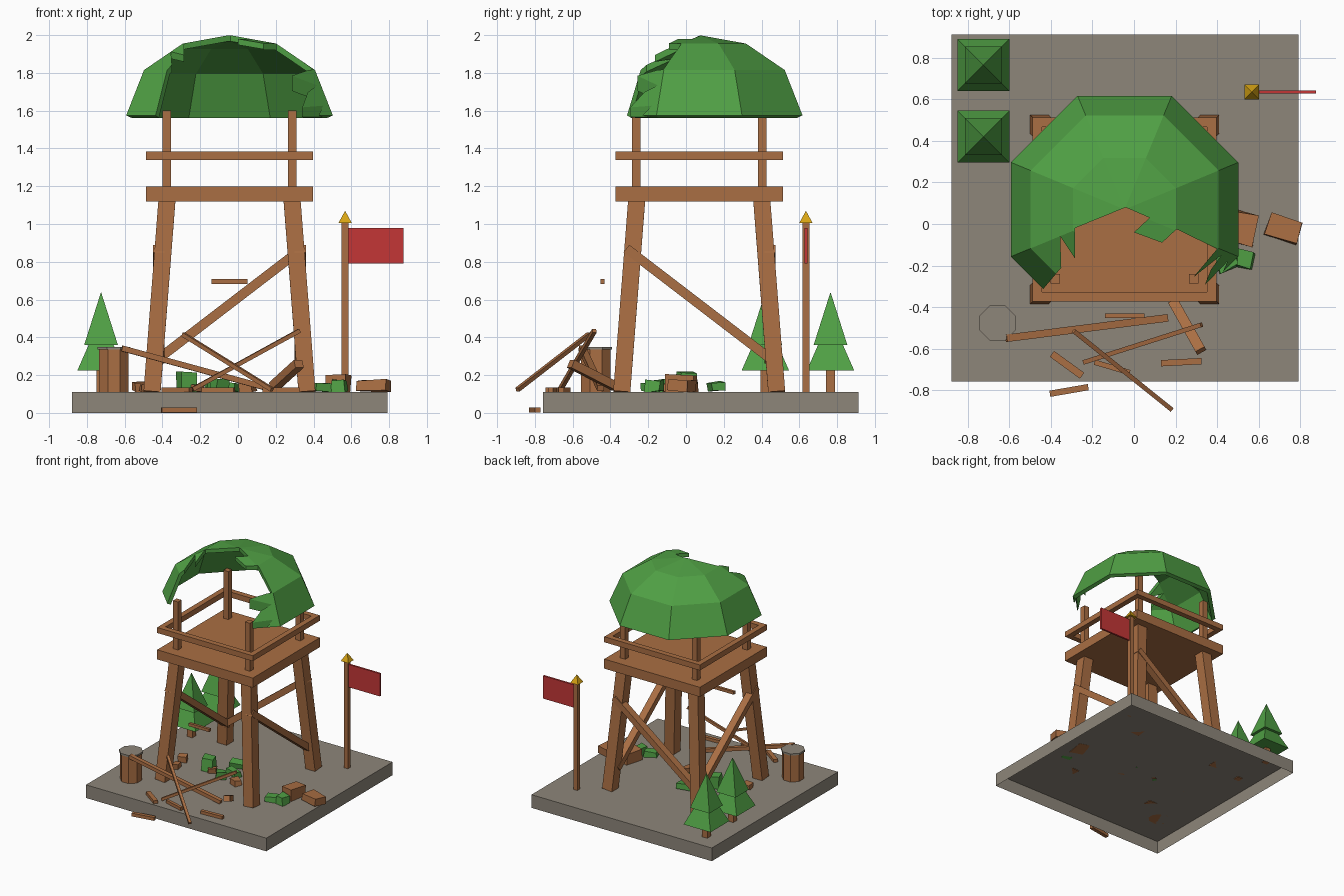
import bpy, bmesh, math, random
from mathutils import Vector, Matrix

random.seed(4)
if "Cube" in bpy.data.objects:
    bpy.data.objects.remove(bpy.data.objects["Cube"], do_unlink=True)


def material(name, rgb):
    m = bpy.data.materials.new(name)
    m.use_nodes = True
    m.diffuse_color = (*rgb, 1)
    m.node_tree.nodes["Principled BSDF"].inputs["Base Color"].default_value = (*rgb, 1)
    return m


WOOD = material("wood", (0.40, 0.156, 0.056))
LEAF = material("leaf_green", (0.08, 0.35, 0.058))
STONE = material("stone", (0.27, 0.24, 0.195))
RED = material("flag_red", (0.55, 0.037, 0.037))
GOLD = material("gold", (0.68, 0.37, 0.007))


def finish(name, bm, mat):
    bmesh.ops.recalc_face_normals(bm, faces=bm.faces)
    me = bpy.data.meshes.new(name)
    bm.to_mesh(me)
    bm.free()
    ob = bpy.data.objects.new(name, me)
    bpy.context.collection.objects.link(ob)
    if mat:
        me.materials.append(mat)
    return ob


def box(name, centre, size, mat, turn=None, jitter=0.0):
    bm = bmesh.new()
    bmesh.ops.create_cube(bm, size=1)
    for v in bm.verts:
        v.co = Vector([c * s + random.uniform(-jitter, jitter) for c, s in zip(v.co, size)])
    rot = turn.to_matrix().to_4x4() if turn else Matrix()
    bm.transform(Matrix.Translation(centre) @ rot)
    return finish(name, bm, mat)


def beam(name, a, b, width, height=None, mat=WOOD):
    """Box running from point a to point b."""
    a, b = Vector(a), Vector(b)
    d = b - a
    size = ((b - a).length, width, height or width)
    return box(name, (a + b) / 2, size, mat, d.to_track_quat('X', 'Z'))


def cone(name, x, y, z0, z1, r0, r1, sides, mat):
    """Upright prism, frustum or pyramid with a flat side facing the front."""
    bm = bmesh.new()
    bmesh.ops.create_cone(bm, cap_ends=True, segments=sides, radius1=r0, radius2=r1, depth=z1 - z0)
    bm.transform(Matrix.Translation((x, y, (z0 + z1) / 2)) @ Matrix.Rotation(math.pi / sides, 4, 'Z'))
    bmesh.ops.remove_doubles(bm, verts=bm.verts, dist=1e-5)
    return finish(name, bm, mat)


# Ground slab, open underneath
ground = bmesh.new()
bmesh.ops.create_cube(ground, size=1)
ground.transform(Matrix.Translation((-0.043, 0.078, 0.055)) @ Matrix.Diagonal((1.67, 1.67, 0.11, 1)))
bmesh.ops.recalc_face_normals(ground, faces=ground.faces)
bmesh.ops.delete(ground, geom=[f for f in ground.faces if f.normal.z < -0.5], context='FACES')
finish("ground_slab", ground, STONE)

# Tower legs, platform, posts and rails
CX, CY = -0.045, 0.07
for sx, xn in ((-1, "right"), (1, "left")):
    for sy, yn in ((-1, "front"), (1, "back")):
        low = Vector((CX + sx * 0.41, CY + sy * 0.41, 0.111))
        top = Vector((CX + sx * 0.33, CY + sy * 0.33, 1.14))
        lean = Vector((0, 0, 1)).rotation_difference(top - low)
        box(f"{yn}_{xn}_leg", (low + top) / 2, (0.09, 0.09, (top - low).length), WOOD, lean)
        box(f"{yn}_{xn}_post", (CX + sx * 0.333, CY + sy * 0.333, 1.39), (0.046, 0.046, 0.42), WOOD)
    box(f"{xn}_rail", (CX + sx * 0.42, CY, 1.362), (0.046, 0.88, 0.046), WOOD)
    beam(f"{xn}_brace", (CX + sx * 0.375, CY - 0.385, 0.87), (CX + sx * 0.375, CY + 0.385, 0.28), 0.06, 0.05)
for sy, yn in ((-1, "front"), (1, "back")):
    box(f"{yn}_rail", (CX, CY + sy * 0.42, 1.362), (0.886, 0.046, 0.046), WOOD)
beam("back_brace", (CX - 0.385, CY + 0.375, 0.28), (CX + 0.385, CY + 0.375, 0.87), 0.06, 0.05)
box("platform", (CX, CY, 1.158), (0.886, 0.886, 0.08), WOOD)

# Domed roof shell built from rings
bm = bmesh.new()
rings = []
for r, z in ((0.592, 1.575), (0.49, 1.815), (0.268, 1.955)):
    rings.append([bm.verts.new((CX + r * math.cos((k + 0.5) * math.pi / 4),
                                CY + r * math.sin((k + 0.5) * math.pi / 4), z)) for k in range(8)])
apex = bm.verts.new((CX, CY, 2.0))
for k in range(8):
    n = (k + 1) % 8
    for lo, hi in zip(rings, rings[1:]):
        bm.faces.new((lo[k], lo[n], hi[n], hi[k]))
    bm.faces.new((rings[-1][k], rings[-1][n], apex))
roof = finish("roof", bm, LEAF)
shell = roof.modifiers.new("thickness", 'SOLIDIFY')
shell.thickness = 0.032
shell.offset = -1

# Jagged hole through the front of the roof
JAGGED = [(-0.04, 0.08), (-0.285, -0.02), (-0.285, -0.165), (-0.355, -0.06), (-0.35, -0.21),
          (-0.46, -0.34), (-0.46, -0.7), (0.46, -0.7), (0.46, -0.31), (0.41, -0.27), (0.45, -0.18),
          (0.34, -0.295), (0.37, -0.22), (0.42, -0.15), (0.285, -0.257), (0.40, -0.12),
          (0.205, -0.025), (0.135, -0.09), (0.0, -0.04), (0.075, 0.03)]
bm = bmesh.new()
face = bm.faces.new([bm.verts.new((x, y, 1.4)) for x, y in JAGGED])
out = bmesh.ops.extrude_face_region(bm, geom=[face])
bmesh.ops.translate(bm, vec=(0, 0, 0.8), verts=[g for g in out["geom"] if isinstance(g, bmesh.types.BMVert)])
cutter = finish("roof_hole_cutter", bm, None)
cutter.hide_render = True
cutter.hide_viewport = True
cutter.display_type = 'WIRE'
hole = roof.modifiers.new("hole", 'BOOLEAN')
hole.operation = 'DIFFERENCE'
hole.solver = 'EXACT'
hole.object = cutter

# Flag
box("flag_pole", (0.567, 0.635, 0.56), (0.036, 0.036, 0.9), WOOD)
cone("flag_pole_tip", 0.567, 0.635, 1.005, 1.07, 0.05, 0, 4, GOLD)
box("flag", (0.73, 0.635, 0.885), (0.29, 0.016, 0.19), RED)

# Trees
for i, y in enumerate((0.765, 0.42)):
    box(f"tree_trunk_{i}", (-0.725, y, 0.17), (0.05, 0.05, 0.13), WOOD)
    cone(f"tree_lower_{i}", -0.725, y, 0.225, 0.51, 0.177, 0, 4, LEAF)
    cone(f"tree_upper_{i}", -0.725, y, 0.36, 0.64, 0.126, 0, 4, LEAF)

# Stump
cone("stump", -0.657, -0.477, 0.11, 0.337, 0.085, 0.085, 8, WOOD)
cone("stump_top", -0.657, -0.477, 0.335, 0.35, 0.093, 0.093, 8, STONE)

# Fallen planks: start, end, width, height
PLANKS = [
    ((-0.615, -0.55, 0.342), (0.16, -0.452, 0.13), 0.036, 0.03),
    ((-0.29, -0.515, 0.415), (0.18, -0.892, 0.123), 0.022, 0.022),
    ((-0.24, -0.665, 0.125), (0.325, -0.485, 0.435), 0.022, 0.022),
    ((0.19, -0.375, 0.14), (0.322, -0.61, 0.26), 0.05, 0.045),
    ((-0.395, -0.625, 0.123), (-0.25, -0.73, 0.123), 0.035, 0.025),
    ((-0.405, -0.817, 0.015), (-0.22, -0.785, 0.015), 0.03, 0.028),
    ((0.13, -0.67, 0.123), (0.325, -0.66, 0.123), 0.03, 0.025),
    ((-0.14, -0.442, 0.695), (0.05, -0.442, 0.695), 0.022, 0.025),
    ((-0.19, -0.665, 0.123), (-0.02, -0.715, 0.123), 0.025, 0.025)]
for i, (a, b, w, h) in enumerate(PLANKS):
    beam(f"fallen_plank_{i}", a, b, w, h)

# Rubble: x, y, length, depth, height, turn
RUBBLE = {WOOD: [(0.72, -0.02, 0.16, 0.11, 0.06, -0.3), (0.53, -0.02, 0.10, 0.15, 0.09, -0.2),
                 (-0.52, 0.01, 0.06, 0.05, 0.05, 0.4), (-0.49, -0.12, 0.05, 0.06, 0.04, 0.2),
                 (-0.22, -0.03, 0.07, 0.05, 0.04, 0.5), (0.05, -0.1, 0.07, 0.06, 0.04, -0.5)],
          LEAF: [(0.535, -0.17, 0.08, 0.08, 0.06, -0.2), (0.45, -0.18, 0.1, 0.07, 0.045, 0.4),
                 (-0.27, 0.0, 0.09, 0.09, 0.10, 0.3), (-0.1, -0.08, 0.08, 0.07, 0.06, 0.6),
                 (-0.055, 0.02, 0.1, 0.06, 0.05, -0.3), (-0.11, 0.16, 0.12, 0.07, 0.05, 0.2)]}
for mat, chunks in RUBBLE.items():
    kind = "wood" if mat == WOOD else "leaf"
    for i, (x, y, l, d, h, a) in enumerate(chunks):
        turn = Matrix.Rotation(a, 3, 'Z').to_quaternion()
        box(f"{kind}_rubble_{i}", (x, y, 0.113 + h / 2), (l, d, h), mat, turn, 0.008)
